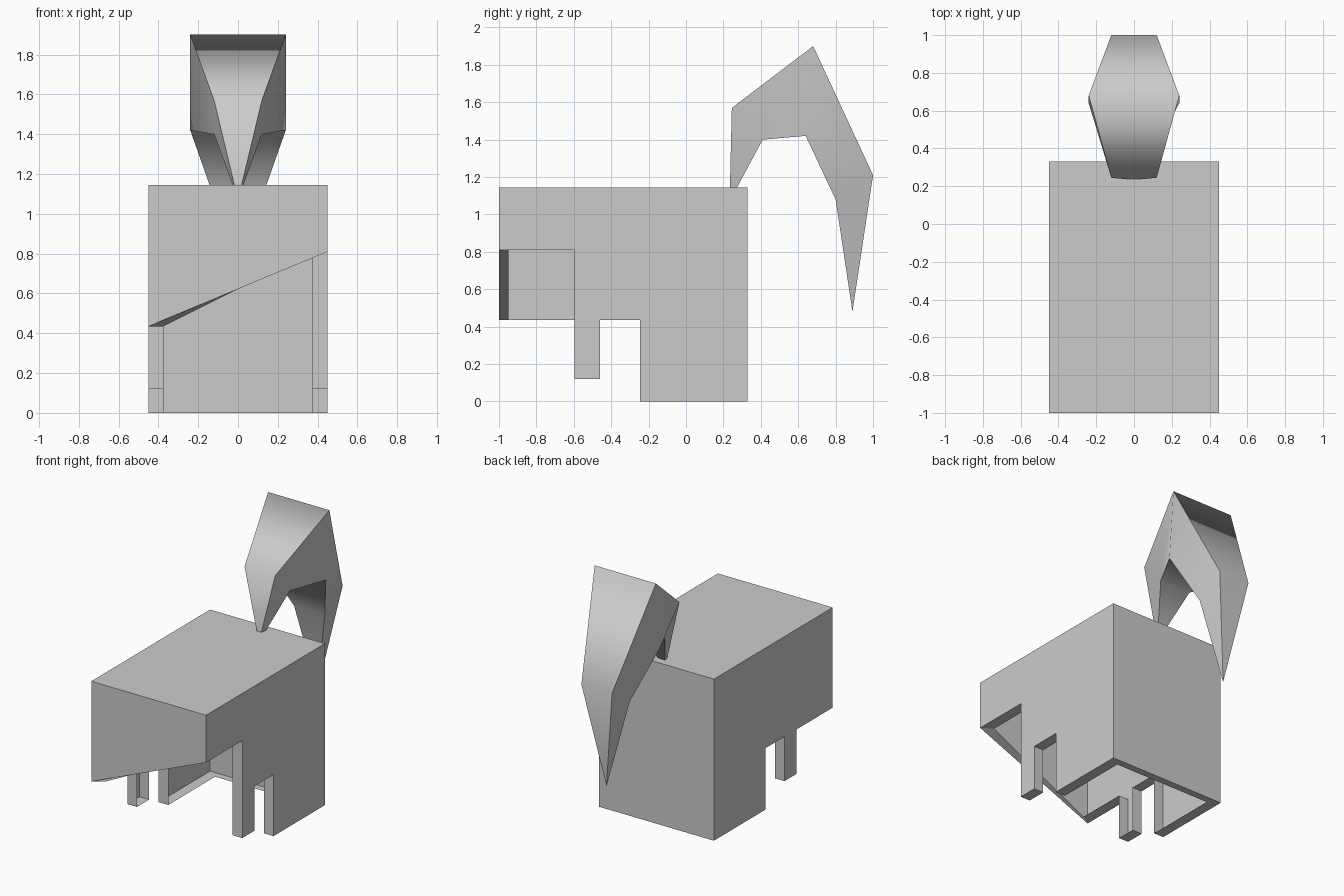
import bpy
import bmesh

cube = bpy.data.objects.get("Cube")
if cube:
    bpy.data.objects.remove(cube, do_unlink=True)

GREY = (0.6, 0.6, 0.6, 1.0)
grey = bpy.data.materials.new("plain grey")
grey.use_nodes = True
grey.diffuse_color = GREY
grey.node_tree.nodes["Principled BSDF"].inputs["Base Color"].default_value = GREY


def finish(bm, name):
    """Turn a bmesh into a named object."""
    bmesh.ops.recalc_face_normals(bm, faces=bm.faces)
    mesh = bpy.data.meshes.new(name)
    bm.to_mesh(mesh)
    bm.free()
    mesh.materials.append(grey)
    obj = bpy.data.objects.new(name, mesh)
    bpy.context.collection.objects.link(obj)
    return obj


# Body: open-bottomed shell whose lower outline cuts out the legs
HALF, FRONT, BACK, TOP = 0.45, -1.0, 0.33, 1.145
LIP_X, LIP_Y = 0.075, 0.05


def side_outline(front_z):
    """Lower edge of a side wall, front to back."""
    return [(FRONT, front_z), (-0.595, front_z), (-0.595, 0.12), (-0.46, 0.12),
            (-0.46, 0.435), (-0.245, 0.435), (-0.245, 0.0), (BACK, 0.0)]


def build_body():
    bm = bmesh.new()
    walls = {}
    for side, front_z in ((1, 0.81), (-1, 0.435)):
        outer, inner = [], []
        for y, z in side_outline(front_z):
            outer.append(bm.verts.new((side * HALF, y, z)))
            y_in = min(max(y, FRONT + LIP_Y), BACK - LIP_Y)
            inner.append(bm.verts.new((side * (HALF - LIP_X), y_in, z)))
        top = [bm.verts.new((side * HALF, y, TOP)) for y in (BACK, FRONT)]
        bm.faces.new(outer + top)
        walls[side] = outer, inner, top
    (lo, li, lt), (ro, ri, rt) = walls[1], walls[-1]
    bm.faces.new((lt[0], lt[1], rt[1], rt[0]))      # roof
    bm.faces.new((lo[0], lt[1], rt[1], ro[0]))      # front wall
    bm.faces.new((lo[-1], lt[0], rt[0], ro[-1]))    # back wall
    # Inward lip along the whole lower edge
    outer, inner = lo + ro[::-1], li + ri[::-1]
    for i in range(len(outer)):
        j = (i + 1) % len(outer)
        bm.faces.new((outer[i], outer[j], inner[j], inner[i]))
    return finish(bm, "body")


# Tail: arched blade, widest at the ridge and pointed at both ends
def build_tail():
    bm = bmesh.new()
    stations = [((0.245, 1.57), (0.41, 1.40), 0.12),
                ((0.68, 1.90), (0.64, 1.42), 0.24),
                ((1.0, 1.21), (0.80, 1.08), 0.12)]
    root = bm.verts.new((0, 0.233, 1.07))
    tip = bm.verts.new((0, 0.89, 0.48))
    rings = []
    for out, inn, w in stations:
        corners = ((w, out), (-w, out), (-w, inn), (w, inn))
        rings.append([bm.verts.new((x, *p)) for x, p in corners])
    for k in range(4):
        n = (k + 1) % 4
        bm.faces.new((root, rings[0][k], rings[0][n]))
        bm.faces.new((tip, rings[-1][k], rings[-1][n]))
        for a, b in zip(rings, rings[1:]):
            bm.faces.new((a[k], a[n], b[n], b[k]))
    # Smooth along the arch, sharp where the flanks meet the strips
    for face in bm.faces:
        face.smooth = True
    for k in range(4):
        line = [root] + [ring[k] for ring in rings] + [tip]
        for a, b in zip(line, line[1:]):
            bm.edges.get((a, b)).smooth = False
    return finish(bm, "tail")


build_body()
build_tail()
